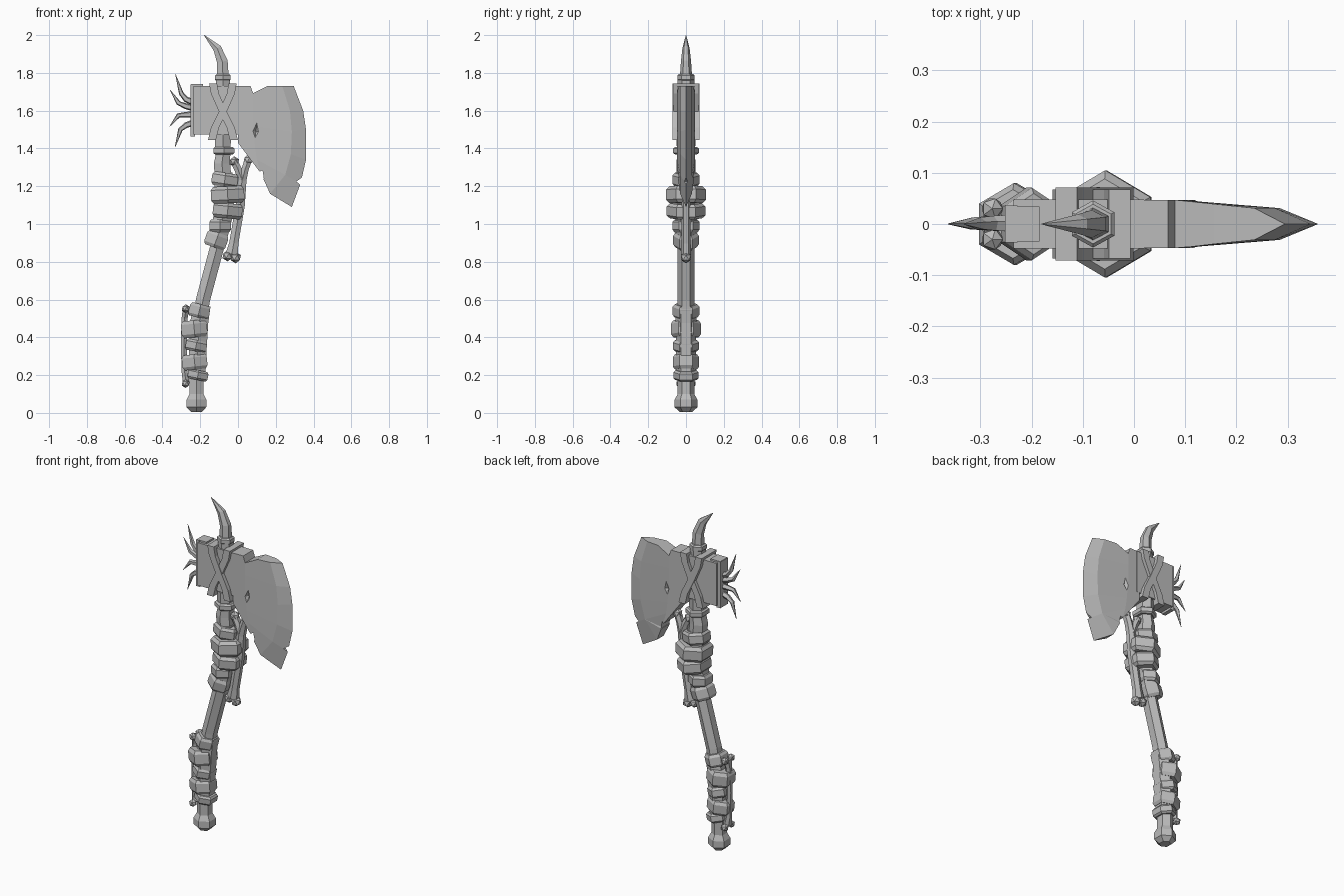
import bpy, bmesh, math
from mathutils import Vector

cube = bpy.data.objects.get("Cube")
if cube:
    bpy.data.objects.remove(cube, do_unlink=True)

grey = bpy.data.materials.new("plain_grey")
grey.use_nodes = True
GREY = (0.5, 0.5, 0.5, 1)
grey.diffuse_color = GREY
grey.node_tree.nodes["Principled BSDF"].inputs["Base Color"].default_value = GREY


def finish(name, bm):
    bmesh.ops.recalc_face_normals(bm, faces=bm.faces)
    mesh = bpy.data.meshes.new(name)
    bm.to_mesh(mesh)
    bm.free()
    mesh.materials.append(grey)
    obj = bpy.data.objects.new(name, mesh)
    bpy.context.collection.objects.link(obj)
    return obj


def sweep(name, rings, sides=6, y=0.0):
    """Skin rings (x, z, rx, ry) that follow a path in the xz plane."""
    bm = bmesh.new()
    loops = []
    for i, (x, z, rx, ry) in enumerate(rings):
        a, b = rings[max(i - 1, 0)], rings[min(i + 1, len(rings) - 1)]
        along = Vector((b[0] - a[0], 0, b[1] - a[1])).normalized()
        side = Vector((along.z, 0, -along.x))
        loop = []
        for k in range(sides):
            t = math.pi / 2 + math.tau * k / sides
            p = Vector((x, y, z)) + side * rx * math.cos(t)
            p.y += ry * math.sin(t)
            loop.append(bm.verts.new(p))
        loops.append(loop)
    for lo, hi in zip(loops, loops[1:]):
        for k in range(sides):
            n = (k + 1) % sides
            bm.faces.new((lo[k], lo[n], hi[n], hi[k]))
    bm.faces.new(loops[0])
    bm.faces.new(loops[-1])
    return finish(name, bm)


def band(name, x, z, h, rx, ry, tilt=0.0):
    """Chamfered hexagonal wrap around the handle."""
    rings = []
    for s, k in ((-1, 0.84), (-0.6, 1), (0.6, 1), (1, 0.84)):
        rings.append((x + s * h * math.sin(tilt), z + s * h * math.cos(tilt), rx * k, ry * k))
    return sweep(name, rings)


def prism(name, outline, half):
    """Extrude an xz outline from -half to +half in y."""
    bm = bmesh.new()
    face = bm.faces.new([bm.verts.new((x, -half, z)) for x, z in outline])
    ext = bmesh.ops.extrude_face_region(bm, geom=[face])["geom"]
    moved = [v for v in ext if isinstance(v, bmesh.types.BMVert)]
    bmesh.ops.translate(bm, vec=(0, half * 2, 0), verts=moved)
    return finish(name, bm)


def box(name, x0, x1, z0, z1, half):
    return prism(name, [(x0, z0), (x1, z0), (x1, z1), (x0, z1)], half)


def knob(name, x, y, z, r, stretch=1.0):
    bm = bmesh.new()
    bmesh.ops.create_icosphere(bm, subdivisions=1, radius=r)
    for v in bm.verts:
        v.co = Vector((v.co.x + x, v.co.y + y, v.co.z * stretch + z))
    return finish(name, bm)


# Handle and pommel
path = [(-0.22, 0.07), (-0.22, 0.2), (-0.205, 0.48), (-0.185, 0.6), (-0.11, 0.88),
        (-0.07, 1.08), (-0.08, 1.3), (-0.08, 1.77)]
sweep("handle", [(x, z, 0.043, 0.044) for x, z in path])
sweep("pommel", [(-0.22, 0.005, 0.032, 0.034), (-0.22, 0.03, 0.06, 0.06),
                 (-0.22, 0.07, 0.06, 0.06), (-0.22, 0.1, 0.043, 0.044)])

# Cores under the wraps
sweep("lower_wrap_core", [(-0.22, 0.19, 0.052, 0.052), (-0.205, 0.48, 0.055, 0.055),
                          (-0.19, 0.57, 0.052, 0.052)])
sweep("upper_wrap_core", [(-0.115, 0.88, 0.052, 0.052), (-0.07, 1.08, 0.06, 0.06),
                          (-0.078, 1.27, 0.055, 0.055)])

# Wraps: x, z, half height, rx, ry, tilt
lower = [(-0.212, 0.2, 0.026, 0.062, 0.067, 0.2), (-0.23, 0.27, 0.04, 0.077, 0.07, -0.1),
         (-0.222, 0.355, 0.03, 0.064, 0.07, 0.2), (-0.232, 0.445, 0.045, 0.079, 0.08, -0.1),
         (-0.205, 0.54, 0.036, 0.063, 0.071, 0.25)]
upper = [(-0.115, 0.915, 0.04, 0.068, 0.068, 0.35), (-0.095, 0.99, 0.034, 0.066, 0.072, 0.0),
         (-0.055, 1.07, 0.04, 0.09, 0.102, 0.1), (-0.055, 1.155, 0.045, 0.102, 0.105, -0.05),
         (-0.07, 1.235, 0.036, 0.08, 0.072, 0.15), (-0.075, 1.388, 0.02, 0.064, 0.068, 0.0)]
for group, rows in (("lower", lower), ("upper", upper)):
    for i, row in enumerate(rows):
        band(f"{group}_wrap_{i + 1}", *row)
sweep("neck", [(-0.078, 1.24, 0.05, 0.05), (-0.085, 1.32, 0.05, 0.05),
               (-0.08, 1.36, 0.045, 0.048), (-0.08, 1.47, 0.05, 0.05)])

# Bones tucked under the wraps
sweep("lower_bone", [(-0.275, 0.16, 0.02, 0.034), (-0.283, 0.22, 0.018, 0.02),
                     (-0.287, 0.36, 0.018, 0.018), (-0.283, 0.5, 0.018, 0.02),
                     (-0.275, 0.55, 0.02, 0.034)])
for end, z in (("bottom", 0.155), ("top", 0.552)):
    for side, y in (("left", 0.03), ("right", -0.03)):
        knob(f"lower_bone_{end}_knob_{side}", -0.277, y, z, 0.023)
sweep("upper_bone", [(-0.033, 0.84, 0.038, 0.026), (-0.022, 0.9, 0.028, 0.025),
                     (0.012, 1.1, 0.028, 0.025), (0.022, 1.25, 0.028, 0.025)])
for i, (x, z) in enumerate([(-0.055, 0.832), (-0.012, 0.822)]):
    knob(f"upper_bone_bottom_knob_{i + 1}", x, 0, z, 0.03)
for i, (x, z) in enumerate([(-0.02, 1.33), (0.055, 1.34)]):
    sweep(f"upper_bone_fork_{i + 1}", [(0.022, 1.23, 0.026, 0.025), ((0.02 + x) / 2, 1.29, 0.022, 0.024),
                                       (x, z, 0.022, 0.022)])
    knob(f"upper_bone_top_knob_{i + 1}", x, 0, z, 0.028)

# Head block and back plate
box("head_block", -0.235, 0.02, 1.475, 1.73, 0.048)
box("back_plate", -0.252, -0.228, 1.462, 1.738, 0.036)
box("back_plate_cap", -0.25, -0.185, 1.71, 1.74, 0.034)

# Crossed straps over the head
strap = [(-0.132, 1.745), (-0.122, 1.69), (-0.08, 1.595), (-0.038, 1.51), (-0.022, 1.445)]
for name, flip, half in (("strap_a", 1, 0.071), ("strap_b", -1, 0.067)):
    line = [(-0.08 + flip * (x + 0.08), z) for x, z in strap]
    w = 0.021
    prism(name, [(x - w, z) for x, z in line] + [(x + w, z) for x, z in reversed(line)], half)

# Blade: rows run from the root to the cutting edge
rows = [[(0, 1.73), (0.08, 1.73), (0.235, 1.73), (0.295, 1.73)],
        [(0, 1.62), (0.08, 1.62), (0.275, 1.6), (0.345, 1.6)],
        [(0, 1.54), (0.08, 1.52), (0.285, 1.49), (0.36, 1.5)],
        [(0, 1.49), (0.09, 1.41), (0.28, 1.37), (0.36, 1.34)],
        [(0, 1.46), (0.1, 1.34), (0.25, 1.26), (0.33, 1.21)],
        [(0, 1.43), (0.12, 1.27), (0.17, 1.16), (0.285, 1.09)]]
thick = [0.047, 0.047, 0.031, 0]
bm = bmesh.new()
front = [[bm.verts.new((x, -t, z)) for (x, z), t in zip(r, thick)] for r in rows]
back = [[bm.verts.new((x, t, z)) if t else f[-1] for (x, z), t in zip(r, thick)]
        for r, f in zip(rows, front)]
for grid in (front, back):
    for a, b in zip(grid, grid[1:]):
        for k in range(3):
            bm.faces.new((a[k], a[k + 1], b[k + 1], b[k]))
for f, b in ((front[0], back[0]), (front[-1], back[-1])):
    for k in range(3):
        bm.faces.new([f[k], f[k + 1], b[k + 1], b[k]] if k < 2 else [f[2], f[3], b[2]])
for i in range(len(rows) - 1):
    bm.faces.new((front[i][0], front[i + 1][0], back[i + 1][0], back[i][0]))
blade = finish("blade", bm)

# Chips cut from the blade
cutters = [prism("notch_cutter_top", [(0.06, 1.75), (0.08, 1.692), (0.16, 1.732), (0.16, 1.75)], 0.1),
           prism("notch_cutter_heel", [(0.1, 1.27), (0.13, 1.285), (0.137, 1.24), (0.11, 1.23)], 0.1),
           prism("notch_cutter_edge", [(0.345, 1.25), (0.308, 1.225), (0.34, 1.2)], 0.1)]
for y in (-0.05, 0.05):
    cutters.append(sweep("dent_cutter", [(0.09, 1.455, 0.002, 0.002), (0.095, 1.49, 0.018, 0.022),
                                         (0.1, 1.54, 0.002, 0.002)], 4, y))
for c in cutters:
    c.hide_render = True
    mod = blade.modifiers.new("chip", 'BOOLEAN')
    mod.operation, mod.solver, mod.object = 'DIFFERENCE', 'EXACT', c
bpy.context.view_layer.objects.active = blade
for mod in list(blade.modifiers):
    bpy.ops.object.modifier_apply(modifier=mod.name)
for c in cutters:
    bpy.data.objects.remove(c, do_unlink=True)

# Top horn and its collar
band("horn_collar", -0.08, 1.775, 0.018, 0.048, 0.046)
sweep("top_horn", [(-0.08, 1.785, 0.035, 0.032), (-0.083, 1.86, 0.033, 0.027),
                   (-0.11, 1.93, 0.026, 0.019), (-0.18, 2.0, 0.001, 0.001)])

# Curved spikes on the back plate: base z, elbow, tip
spikes = [(1.645, (-0.3, 1.69), (-0.332, 1.795)), (1.615, (-0.315, 1.64), (-0.36, 1.71)),
          (1.58, (-0.315, 1.575), (-0.363, 1.515)), (1.535, (-0.305, 1.5), (-0.334, 1.405))]
for i, (z, elbow, tip) in enumerate(spikes):
    sweep(f"back_spike_{i + 1}", [(-0.24, z, 0.018, 0.018), (-0.275, (z * 2 + elbow[1]) / 3, 0.016, 0.016),
                                  (*elbow, 0.013, 0.013), (*tip, 0.001, 0.001)], 5)
